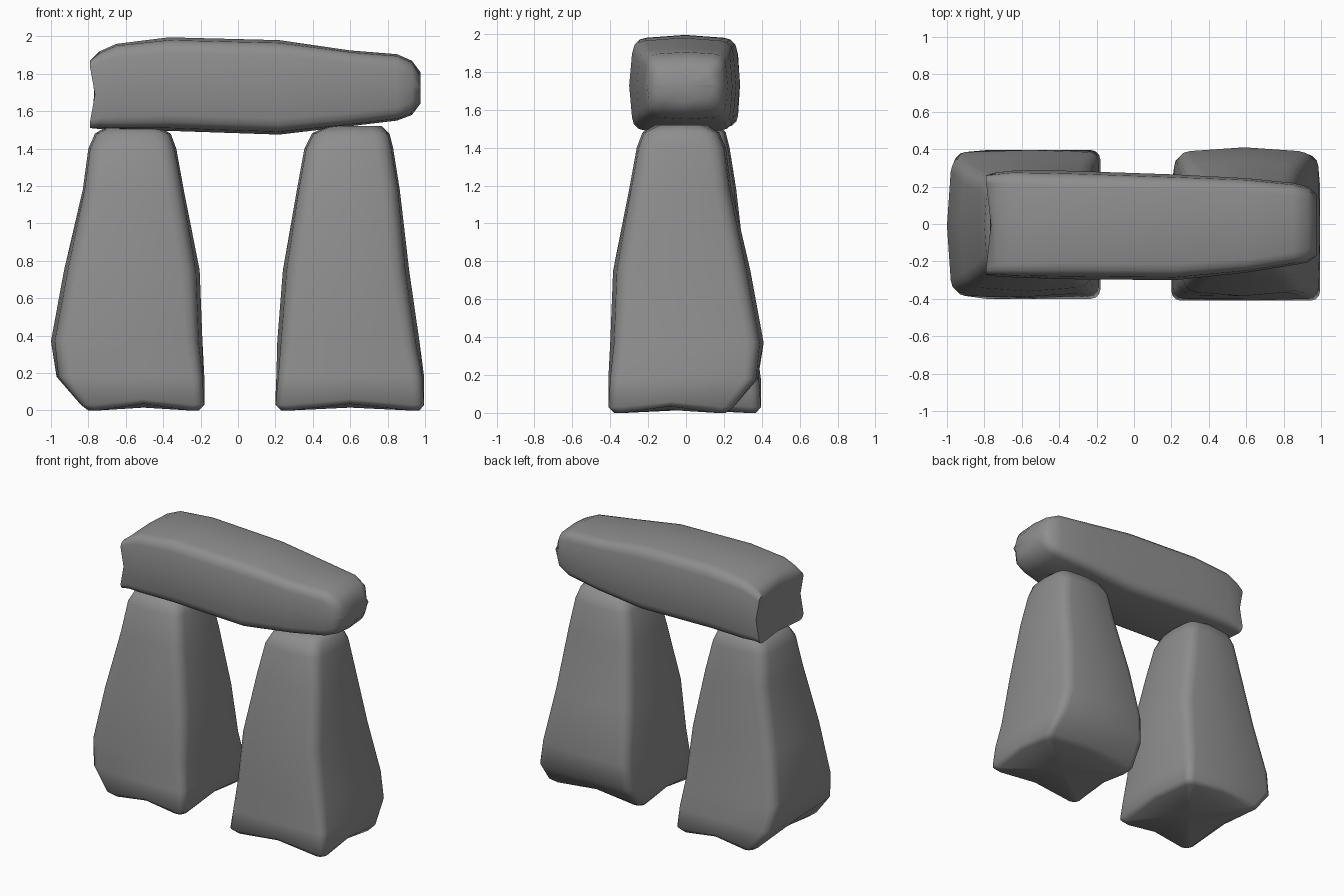
import bpy, bmesh
from math import sin, cos, pi, radians

if "Cube" in bpy.data.objects:
    bpy.data.objects.remove(bpy.data.objects["Cube"])

# Dark grey rock
rock = bpy.data.materials.new("dark_rock")
rock.diffuse_color = (0.27, 0.27, 0.27, 1)
rock.use_nodes = True
rock.node_tree.nodes["Principled BSDF"].inputs["Base Color"].default_value = rock.diffuse_color


def ring(t, a0, a1, b0, b1, r, lift=0.0, bow=0.02):
    """Rounded, slightly bowed rectangle; lift shifts the middle of each side along t."""
    pts = []
    ca, cb = (a0 + a1) / 2, (b0 + b1) / 2
    mids = [(ca, b1), (a0, cb), (ca, b0), (a1, cb)]
    corners = [(a1 - bow - r, b1 - bow - r), (a0 + bow + r, b1 - bow - r),
               (a0 + bow + r, b0 + bow + r), (a1 - bow - r, b0 + bow + r)]
    for k in range(4):
        for j in range(4):
            ang = k * pi / 2 + j * pi / 6
            pts.append((corners[k][0] + r * cos(ang), corners[k][1] + r * sin(ang), t))
        pts.append((*mids[k], t + lift))
    return pts


def stone(name, sections, lengthwise=False):
    """Loft a stone through its cross-sections, upright or along x."""
    bm = bmesh.new()
    loops = []
    for s in sections:
        pts = ring(*s)
        if lengthwise:
            pts = [(t, a, b) for a, b, t in pts]
        loops.append([bm.verts.new(p) for p in pts])
    n = len(loops[0])
    for lo, hi in zip(loops, loops[1:]):
        for i in range(n):
            j = (i + 1) % n
            bm.faces.new((lo[i], lo[j], hi[j], hi[i]))
    for loop in (loops[0], loops[-1]):
        cap = bm.faces.new(loop)
        bmesh.ops.poke(bm, faces=[cap])
    bmesh.ops.recalc_face_normals(bm, faces=bm.faces[:])
    mesh = bpy.data.meshes.new(name)
    bm.to_mesh(mesh)
    bm.free()
    mesh.materials.append(rock)
    obj = bpy.data.objects.new(name, mesh)
    bpy.context.collection.objects.link(obj)
    bpy.ops.object.select_all(action='DESELECT')
    obj.select_set(True)
    bpy.context.view_layer.objects.active = obj
    bpy.ops.object.shade_smooth_by_angle(angle=radians(60))
    return obj


# Upright stone: z, x range, y range, corner radius, lift, bow
right = stone("right_upright", [
    (0.00, -0.37, 0.37, -0.38, 0.21, 0.05, 0.035, 0.0),
    (0.03, -0.40, 0.395, -0.41, 0.25, 0.05, 0.03, 0.0),
    (0.18, -0.395, 0.395, -0.41, 0.38, 0.06, 0.0, 0.01),
    (0.37, -0.39, 0.37, -0.40, 0.41, 0.07),
    (0.75, -0.36, 0.315, -0.385, 0.34, 0.08),
    (1.18, -0.285, 0.265, -0.30, 0.24, 0.08, 0.0, 0.01),
    (1.40, -0.245, 0.23, -0.26, 0.21, 0.08, 0.0, 0.01),
    (1.48, -0.205, 0.21, -0.23, 0.175, 0.08, 0.0, 0.01),
    (1.52, -0.13, 0.17, -0.16, 0.11, 0.06),
])
right.location = (0.60, 0, 0)

# Left stone is the same rock turned a quarter
left = right.copy()
left.name = "left_upright"
left.location = (-0.59, 0, 0)
left.rotation_euler.z = pi / 2
bpy.context.collection.objects.link(left)

# Lintel: x, y range, z range, corner radius, lift, bow
stone("lintel", [
    (-0.775, -0.22, 0.22, 1.56, 1.83, 0.04, 0.015),
    (-0.79, -0.27, 0.26, 1.51, 1.87, 0.04, 0.025, 0.0),
    (-0.74, -0.28, 0.275, 1.505, 1.92, 0.05, 0.0, 0.01),
    (-0.65, -0.285, 0.285, 1.50, 1.96, 0.06, 0.0, 0.01),
    (-0.37, -0.295, 0.285, 1.495, 1.995, 0.07, 0.0, 0.015),
    (0.22, -0.30, 0.265, 1.475, 1.98, 0.07, 0.0, 0.015),
    (0.60, -0.26, 0.245, 1.52, 1.925, 0.06, 0.0, 0.01),
    (0.85, -0.22, 0.22, 1.55, 1.905, 0.06, 0.0, 0.01),
    (0.93, -0.205, 0.20, 1.58, 1.87, 0.06, 0.0, 0.01),
    (0.975, -0.17, 0.16, 1.64, 1.81, 0.05),
], lengthwise=True)
